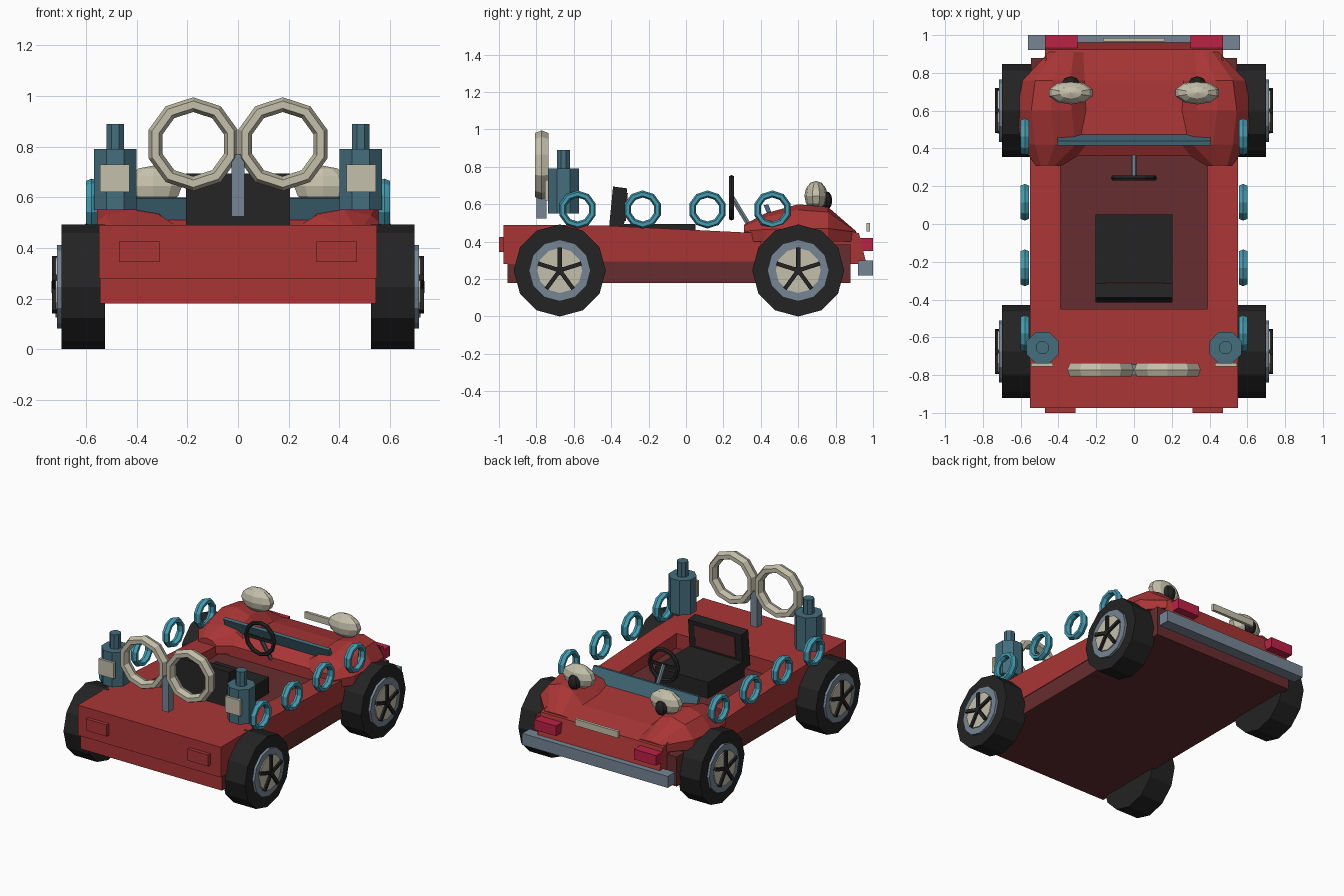
import bpy, bmesh, math
from mathutils import Vector, Matrix

if "Cube" in bpy.data.objects:
    bpy.data.objects.remove(bpy.data.objects["Cube"])


def mat(name, rgb):
    m = bpy.data.materials.new(name)
    m.diffuse_color = (*rgb, 1)
    m.use_nodes = True
    m.node_tree.nodes["Principled BSDF"].inputs["Base Color"].default_value = m.diffuse_color
    return m


RED = mat("red paint", (0.40, 0.036, 0.036))
DARK = mat("dark red", (0.135, 0.026, 0.028))
BLACK = mat("black rubber", (0.017, 0.017, 0.017))
CREAM = mat("cream", (0.56, 0.53, 0.41))
CYAN = mat("cyan", (0.055, 0.34, 0.45))
TEAL = mat("teal", (0.058, 0.155, 0.205))
SLATE = mat("slate grey", (0.18, 0.24, 0.30))
CRIMSON = mat("crimson", (0.50, 0.015, 0.06))


def finish(name, bm, *mats):
    bmesh.ops.recalc_face_normals(bm, faces=bm.faces)
    me = bpy.data.meshes.new(name)
    bm.to_mesh(me)
    bm.free()
    for m in mats:
        me.materials.append(m)
    ob = bpy.data.objects.new(name, me)
    bpy.context.collection.objects.link(ob)
    return ob


def box(name, m, x0, x1, y0, y1, z0, z1):
    return prism(name, m, x0, x1, [(y0, z0), (y1, z0), (y1, z1), (y0, z1)])


def loft(name, m, rings, closed=False):
    """Skin a list of point rings; cap the ends unless closed."""
    bm = bmesh.new()
    vs = [[bm.verts.new(p) for p in r] for r in rings]
    n, k = len(vs[0]), len(vs)
    for i in range(k if closed else k - 1):
        a, b = vs[i], vs[(i + 1) % k]
        for j in range(n):
            bm.faces.new((a[j], a[(j + 1) % n], b[(j + 1) % n], b[j]))
    if not closed:
        bm.faces.new(vs[0])
        bm.faces.new(vs[-1])
    return finish(name, bm, m)


def prism(name, m, x0, x1, prof):
    """Side profile (y, z) extruded along x."""
    return loft(name, m, [[(x, y, z) for y, z in prof] for x in (x0, x1)])


def cyl(name, m, p0, p1, r, n, turn=0.0):
    p0, p1 = Vector(p0), Vector(p1)
    q = (p1 - p0).to_track_quat('Z', 'Y')
    ring = [q @ Vector((r * math.cos(a), r * math.sin(a), 0))
            for a in (math.tau * i / n + turn for i in range(n))]
    return loft(name, m, [[p0 + v for v in ring], [p1 + v for v in ring]])


def ring(name, m, c, axis, R, r_rad, r_ax, n, k=6, turn=0.0):
    """Torus around the x or y axis with an elliptical section."""
    rings = []
    for i in range(n):
        a = math.tau * i / n + turn
        pts = []
        for j in range(k):
            b = math.tau * j / k
            d, h = R + r_rad * math.cos(b), r_ax * math.sin(b)
            u, w = d * math.cos(a), d * math.sin(a)
            pts.append(Vector(c) + Vector((h, u, w) if axis == 'X' else (u, h, w)))
        rings.append(pts)
    return loft(name, m, rings, True)


def ball(name, m, c, rad, u=10, v=6):
    bm = bmesh.new()
    bmesh.ops.create_uvsphere(bm, u_segments=u, v_segments=v, radius=1,
                              matrix=Matrix.Translation(c) @ Matrix.Diagonal((*rad, 1)))
    return finish(name, bm, m)


# Lower tub: dark sides, red end faces
tub = box("lower_tub", DARK, -0.545, 0.545, -0.955, 0.88, 0.18, 0.385)
tub.data.materials.append(RED)
for f in tub.data.polygons:
    if f.normal.y < -0.9:
        f.material_index = 1

# Upper body: deck, cockpit side rails, hood
prism("deck", RED, -0.55, 0.55,
      [(-0.975, 0.28), (-0.45, 0.28), (-0.45, 0.487), (-0.975, 0.49)])
for s in (-1, 1):
    prism("side_rail", RED, s * 0.39, s * 0.55,
          [(-0.45, 0.295), (0.40, 0.295), (0.40, 0.445), (-0.45, 0.487)])
prism("hood", RED, -0.47, 0.47,
      [(0.36, 0.28), (0.965, 0.28), (0.925, 0.445), (0.76, 0.485),
       (0.45, 0.51), (0.36, 0.46)])

# Seat with dark red panel
box("seat_base", BLACK, -0.205, 0.205, -0.35, 0.05, 0.38, 0.495)
prism("seat_back", BLACK, -0.205, 0.205,
      [(-0.415, 0.44), (-0.335, 0.44), (-0.315, 0.685), (-0.39, 0.695)])
prism("seat_back_panel", DARK, -0.155, 0.155,
      [(-0.335, 0.51), (-0.322, 0.51), (-0.311, 0.66), (-0.325, 0.66)])

# Windscreen and steering
prism("windscreen", TEAL, -0.405, 0.405,
      [(0.455, 0.50), (0.475, 0.505), (0.44, 0.60), (0.415, 0.595)])
ring("steering_wheel", BLACK, (0, 0.243, 0.635), 'Y', 0.108, 0.014, 0.016, 12)
box("steering_spoke", BLACK, -0.10, 0.10, 0.235, 0.25, 0.625, 0.645)
cyl("steering_column", SLATE, (0, 0.245, 0.64), (0, 0.36, 0.45), 0.014, 6)

# Bumper and plate at the +y end
box("bumper", SLATE, -0.56, 0.56, 0.92, 1.0, 0.22, 0.30)
box("cream_plate", CREAM, -0.165, 0.165, 0.965, 0.985, 0.455, 0.50)
box("ring_post", SLATE, -0.025, 0.025, -0.80, -0.745, 0.525, 0.77)

# Fender stations: y, inner x, outer x, top z
STATIONS = [(0.31, 0.38, 0.52, 0.49), (0.42, 0.20, 0.60, 0.55),
            (0.60, 0.22, 0.62, 0.60), (0.76, 0.24, 0.59, 0.585),
            (0.91, 0.27, 0.45, 0.455)]

for s in (-1, 1):
    sections = []
    for y, xi, xo, zt in STATIONS:
        c, w = (xi + xo) / 2, (xo - xi) / 2
        h = zt - 0.45
        sections.append([(s * (c + w * t), y, z) for t, z in (
            (0.95, 0.40), (1, 0.45 + 0.15 * h), (0.62, 0.45 + 0.8 * h), (0.1, zt),
            (-0.45, 0.45 + 0.8 * h), (-1, 0.45 + 0.1 * h), (-1, 0.40))])
    loft("fender", RED, sections)

    # Bulging headlights with black pupils
    ball("headlight", CREAM, (s * 0.335, 0.695, 0.645), (0.12, 0.062, 0.08))
    ball("headlight_pupil", BLACK, (s * 0.335, 0.75, 0.62), (0.045, 0.032, 0.05), 8, 6)

    # Lamps at both ends
    box("tail_lamp", CRIMSON, s * 0.30, s * 0.47, 0.93, 1.0, 0.35, 0.42)
    box("front_panel", RED, s * 0.31, s * 0.47, -1.0, -0.97, 0.345, 0.425)

    # Canisters with cream labels
    cyl("canister", TEAL, (s * 0.485, -0.655, 0.55), (s * 0.485, -0.655, 0.79),
        0.091, 8, math.pi / 8)
    cyl("canister_cap", TEAL, (s * 0.485, -0.655, 0.79), (s * 0.485, -0.655, 0.89),
        0.037, 8, math.pi / 8)
    box("canister_label", CREAM, s * 0.428, s * 0.545, -0.755, -0.735, 0.62, 0.73)

    # Big cream ring on the post
    ring("cream_ring", CREAM, (s * 0.177, -0.772, 0.81), 'Y', 0.156, 0.029, 0.042,
         10, 6, math.pi / 10)

    # Row of cyan rings along the side
    for y in (-0.58, -0.232, 0.115, 0.462):
        ring("side_ring", CYAN, (s * 0.578, y, 0.572), 'X', 0.083, 0.019, 0.026,
             10, 6, math.pi / 10)

    # Wheels
    for y in (-0.675, 0.60):
        def disc(name, m, x0, x1, r, n):
            cyl(name, m, (s * x0, y, 0.246), (s * x1, y, 0.246), r, n)
        disc("tire", BLACK, 0.525, 0.698, 0.246, 12)
        disc("rim", SLATE, 0.69, 0.715, 0.165, 12)
        disc("hub_disc", CREAM, 0.70, 0.722, 0.12, 12)
        disc("hub_cap", BLACK, 0.71, 0.737, 0.024, 8)
        for i in range(5):
            a = math.pi / 2 + math.tau * i / 5
            d, e = (math.cos(a), math.sin(a)), (-math.sin(a), math.cos(a))
            prism("wheel_spoke", BLACK, s * 0.71, s * 0.735,
                  [(y + d[0] * r + e[0] * t, 0.246 + d[1] * r + e[1] * t)
                   for r, t in ((0.0, -0.011), (0.122, -0.011),
                                (0.122, 0.011), (0.0, 0.011))])
